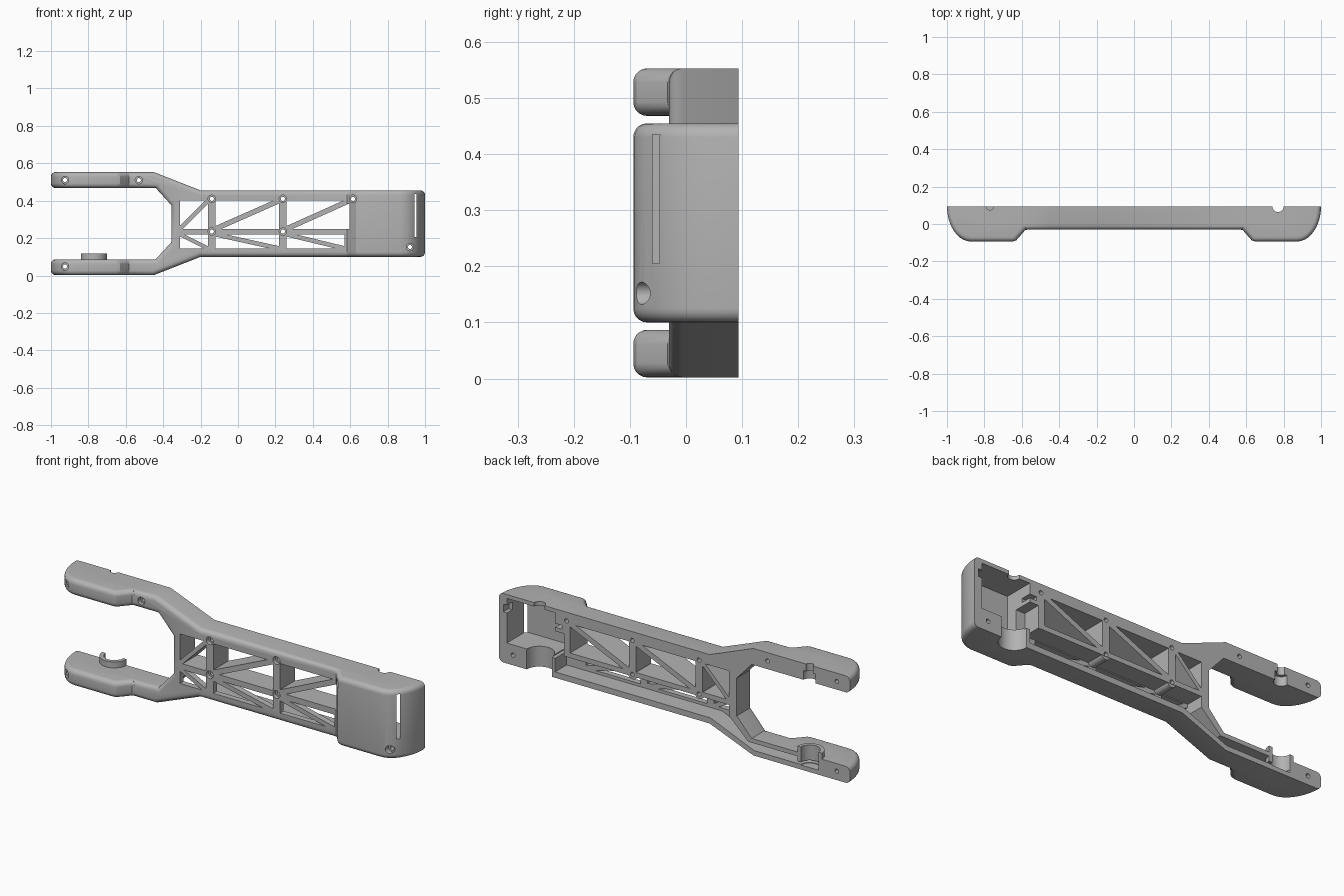
import bpy, bmesh, math

cube = bpy.data.objects.get("Cube")
if cube:
    bpy.data.objects.remove(cube)

BACK, FACE, PROUD = 0.094, -0.03, -0.094

grey = bpy.data.materials.new("plain_grey")
grey.use_nodes = True
grey.diffuse_color = (0.45, 0.45, 0.45, 1)
grey.node_tree.nodes["Principled BSDF"].inputs["Base Color"].default_value = grey.diffuse_color


def prism(name, pts, axis, lo, hi, bevel=0.0, pick=None):
    """Extrude a flat outline along y or z, rounding the picked edges."""
    bm = bmesh.new()
    place = (lambda p, t: (p[0], t, p[1])) if axis == "y" else (lambda p, t: (p[0], p[1], t))
    a = [bm.verts.new(place(p, lo)) for p in pts]
    b = [bm.verts.new(place(p, hi)) for p in pts]
    bm.faces.new(a)
    bm.faces.new(b)
    for i in range(len(pts)):
        j = (i + 1) % len(pts)
        bm.faces.new((a[i], a[j], b[j], b[i]))
    bmesh.ops.recalc_face_normals(bm, faces=bm.faces)
    if bevel:
        edges = [e for e in bm.edges if pick(*e.verts)]
        bmesh.ops.bevel(bm, geom=edges, offset=bevel, segments=5, profile=0.5, affect="EDGES")
    mesh = bpy.data.meshes.new(name)
    bm.to_mesh(mesh)
    bm.free()
    mesh.materials.append(grey)
    ob = bpy.data.objects.new(name, mesh)
    bpy.context.collection.objects.link(ob)
    return ob


def rod(name, u, v, r, axis, lo, hi, sides=32):
    ring = [(u + r * math.cos(2 * math.pi * i / sides), v + r * math.sin(2 * math.pi * i / sides))
            for i in range(sides)]
    return prism(name, ring, axis, lo, hi)


def box(name, x0, x1, z0, z1, y0, y1):
    return prism(name, [(x0, z0), (x1, z0), (x1, z1), (x0, z1)], "y", y0, y1)


def combine(tool, operation):
    """Apply a boolean to the arm and discard the tool."""
    tool.hide_render = True
    mod = arm.modifiers.new("shape", "BOOLEAN")
    mod.operation, mod.solver, mod.object = operation, "EXACT", tool
    bpy.context.view_layer.objects.active = arm
    bpy.ops.object.modifier_apply(modifier=mod.name)
    bpy.data.objects.remove(tool)


def join(tool):
    combine(tool, "UNION")


def cut(tool):
    combine(tool, "DIFFERENCE")


# Forked beam with a rounded front rim
LOW, HIGH, MID = 0.1, 0.455, 0.2775
lower = [(0.8, LOW), (-0.2, LOW), (-0.45, 0.002), (-0.8, 0.002), (-0.8, 0.087),
         (-0.44, 0.087), (-0.355, 0.18)]
upper = [(x, 2 * MID - z) for x, z in reversed(lower)]
arm = prism("swing_arm_shell", lower + upper, "y", FACE, BACK, 0.025,
            lambda a, b: a.co.y < 0 and b.co.y < 0)


# Thick end blocks with swept ends
def end_block(name, side, z0, z1):
    pts = [(0.57, BACK), (0.57, FACE), (0.582, FACE - 0.003), (0.63, PROUD + 0.006), (0.65, PROUD)]
    for i in range(11):
        t = math.pi / 2 * i / 10
        pts.append((0.87 + 0.13 * math.sin(t), BACK + (PROUD - BACK) * math.cos(t)))
    return prism(name, [(side * x, y) for x, y in pts], "z", z0, z1, 0.025,
                 lambda a, b: abs(a.co.z - b.co.z) < 1e-5 and min(a.co.y, b.co.y) < BACK - 0.001)


join(end_block("motor_block", 1, LOW, HIGH))
join(end_block("lower_fork_block", -1, 0.002, 0.087))
join(end_block("upper_fork_block", -1, 0.468, 0.553))

# Cable channel open at the back
cut(prism("cable_channel", [(0.68, 0.225), (-0.31, 0.225), (-0.31, 0.17), (-0.42, 0.065),
                            (-0.82, 0.065), (-0.82, 0.028), (-0.455, 0.028), (-0.205, 0.13),
                            (0.68, 0.13)], "y", 0, 0.2))


# Truss windows, two triangles per bay
def truss_bay(x0, x1, z0, z1, gap):
    h = gap * (x1 - x0) / (z1 - z0)
    cut(prism("window", [(x0, z0 + gap), (x0, z1), (x1 - h, z1)], "y", -0.2, 0.2))
    cut(prism("window", [(x0 + h, z0), (x1, z0), (x1, z1 - gap)], "y", -0.2, 0.2))


for x0, x1 in ((-0.31, -0.16), (-0.12, 0.22), (0.26, 0.595)):
    truss_bay(x0, x1, 0.25, 0.4, 0.015)
    truss_bay(x0, min(x1, 0.57), 0.22, 0.145, -0.012)

# Motor pocket with its side recesses
cut(box("motor_pocket", 0.68, 0.955, 0.205, 0.435, -0.06, 0.2))
cut(box("pocket_step", 0.63, 0.7, 0.2, 0.34, 0.0, 0.2))
cut(box("pocket_slot", 0.64, 0.7, 0.36, 0.38, 0.04, 0.2))
cut(box("pocket_notch", 0.94, 0.975, 0.36, 0.4, 0.05, 0.2))
cut(rod("lower_socket", 0.77, BACK, 0.072, "z", 0.05, 0.23))
cut(rod("top_socket", 0.77, BACK, 0.03, "z", 0.4, 0.6))

# Half-round hinge hub on the lower fork and matching seat in the upper fork
hub = [(-0.77 + 0.07 * math.cos(math.pi * i / 20), BACK - 0.07 * math.sin(math.pi * i / 20))
       for i in range(21)]
join(prism("hinge_hub", hub, "z", 0.04, 0.118))
cut(rod("hub_bore", -0.77, BACK, 0.05, "z", 0.025, 0.2))
cut(rod("upper_seat", -0.77, BACK, 0.035, "z", 0.4, 0.515))
cut(rod("upper_pin", -0.77, BACK, 0.02, "z", 0.45, 0.6))

# Screw bosses and countersunk screw holes
for x in (-0.14, 0.24):
    join(rod("boss", x, 0.235, 0.026, "y", FACE + 0.001, BACK - 0.002))
screws = [(-0.925, 0.51, -0.06), (-0.925, 0.048, -0.06), (0.92, 0.152, -0.06),
          (0.615, 0.41, -0.01), (-0.53, 0.51, -0.01)]
screws += [(x, z, -0.01) for x in (-0.14, 0.24) for z in (0.235, 0.41)]
for x, z, depth in screws:
    cut(rod("screw_head", x, z, 0.02, "y", -0.2, depth, 20))
    cut(rod("screw_hole", x, z, 0.011, "y", -0.2, 0.2, 16))

# Smooth rounds, crisp edges
bpy.ops.object.select_all(action="DESELECT")
arm.select_set(True)
bpy.context.view_layer.objects.active = arm
bpy.ops.object.shade_smooth_by_angle(angle=math.radians(30))
